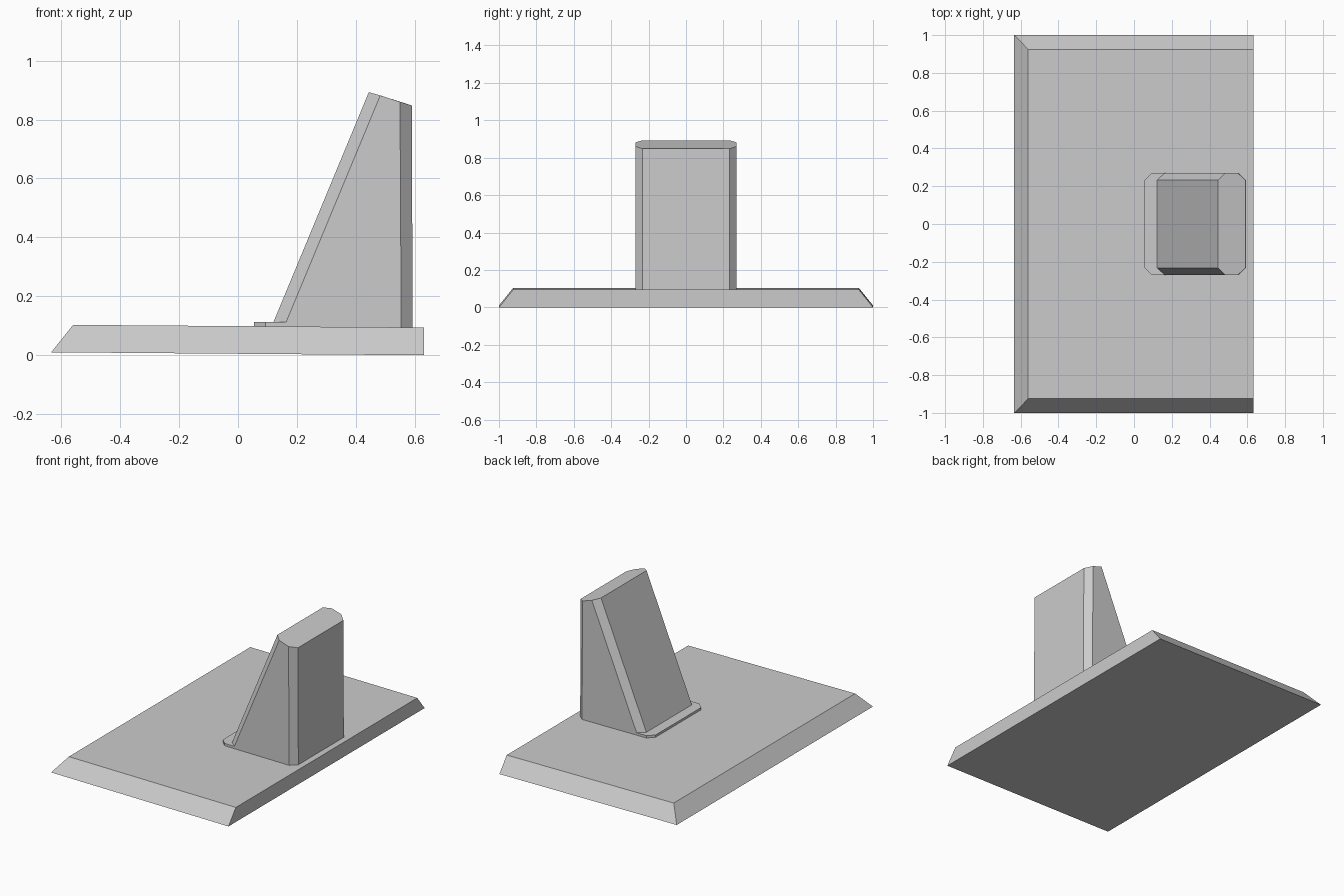
import bpy
import bmesh

cube = bpy.data.objects.get("Cube")
if cube:
    bpy.data.objects.remove(cube, do_unlink=True)

grey = bpy.data.materials.new("plain_grey")
grey.use_nodes = True
colour = (0.6, 0.6, 0.6, 1)
grey.diffuse_color = colour
grey.node_tree.nodes["Principled BSDF"].inputs["Base Color"].default_value = colour


def mirrored(half):
    """Close a half outline (listed at +y) by mirroring it across y = 0."""
    return half + [(x, -y, z) for x, y, z in reversed(half)]


def loft(name, lower, upper):
    """Flat-faced solid between two rings with the same number of points."""
    bm = bmesh.new()
    a = [bm.verts.new(p) for p in lower]
    b = [bm.verts.new(p) for p in upper]
    bm.faces.new(a)
    bm.faces.new(b)
    for i in range(len(a)):
        j = (i + 1) % len(a)
        bm.faces.new((a[i], a[j], b[j], b[i]))
    bmesh.ops.recalc_face_normals(bm, faces=bm.faces)
    mesh = bpy.data.meshes.new(name)
    bm.to_mesh(mesh)
    bm.free()
    mesh.materials.append(grey)
    obj = bpy.data.objects.new(name, mesh)
    bpy.context.collection.objects.link(obj)
    return obj


# Base plate: three bevelled edges, one upright edge, slight tilt
loft("base_plate",
     mirrored([(-0.634, 1, 0.01), (0.632, 1, 0)]),
     mirrored([(-0.56, 0.925, 0.103), (0.632, 0.925, 0.094)]))

# Upright: chamfered wedge with a sloping face and a tilted top
W, INNER = 0.27, 0.232
loft("upright",
     mirrored([(0.111, INNER, 0.09), (0.154, W, 0.09),
               (0.554, W, 0.09), (0.593, INNER, 0.09)]),
     mirrored([(0.444, INNER, 0.893), (0.483, W, 0.882),
               (0.55, W, 0.86), (0.59, INNER, 0.848)]))

# Thin foot lip in front of the sloping face
lip = [(0.055, INNER), (0.093, W), (0.163, W)]
loft("foot_lip",
     mirrored([(x, y, 0.09) for x, y in lip]),
     mirrored([(x, y, 0.113) for x, y in lip]))
